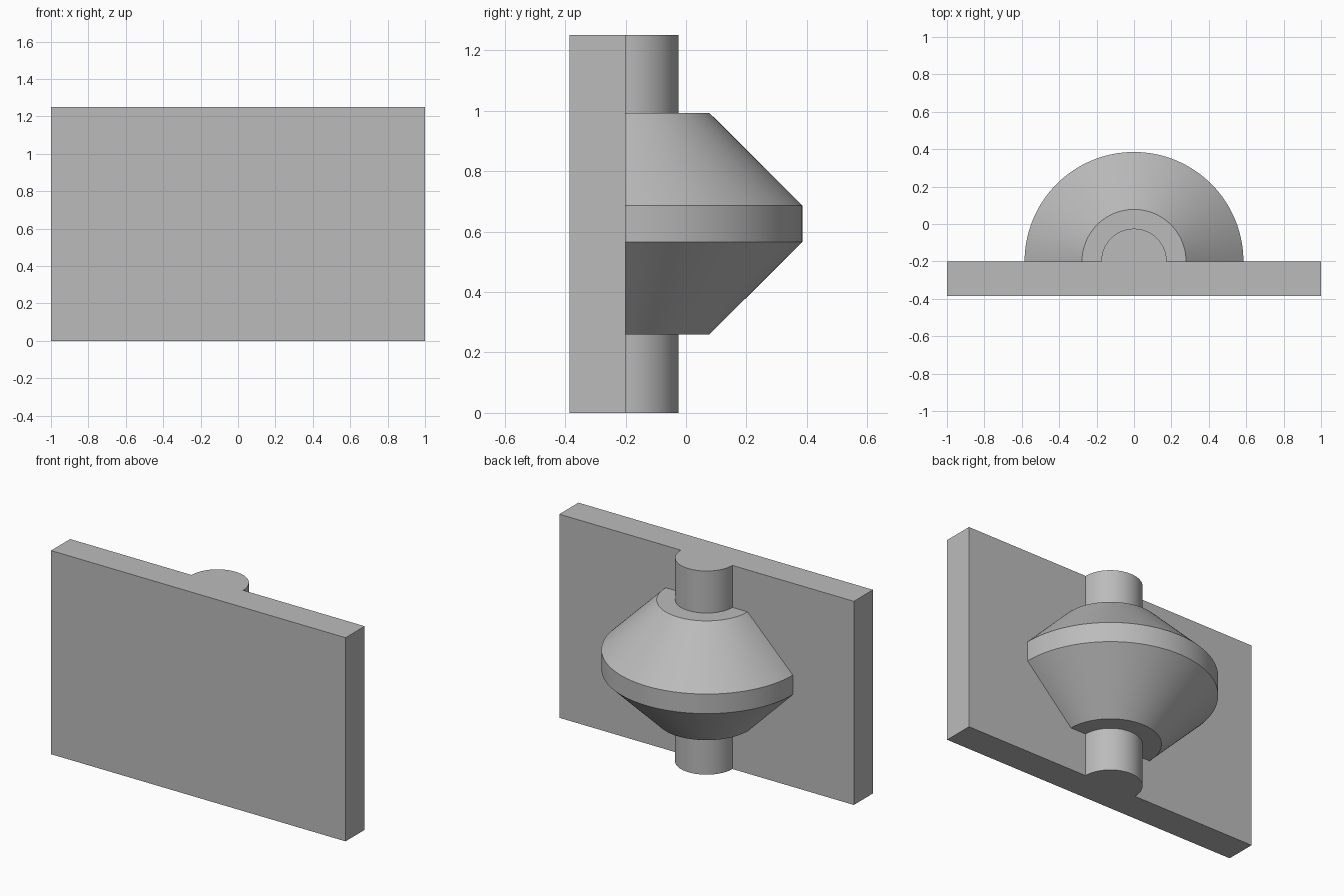
import bpy, bmesh, math
from mathutils import Vector

cube = bpy.data.objects.get("Cube")
if cube:
    bpy.data.objects.remove(cube, do_unlink=True)

HEIGHT = 1.25
WALL_Y = -0.2      # rear face of the plate, also the axis of the turned body
FRONT_Y = -0.385

grey = bpy.data.materials.new("plain_grey")
grey.use_nodes = True
colour = (0.5, 0.5, 0.5, 1)
grey.diffuse_color = colour
grey.node_tree.nodes["Principled BSDF"].inputs["Base Color"].default_value = colour


def make_object(name, bm):
    bmesh.ops.recalc_face_normals(bm, faces=bm.faces)
    mesh = bpy.data.meshes.new(name)
    bm.to_mesh(mesh)
    bm.free()
    mesh.materials.append(grey)
    obj = bpy.data.objects.new(name, mesh)
    bpy.context.collection.objects.link(obj)
    return obj


# Flat backing plate
bm = bmesh.new()
bmesh.ops.create_cube(bm, size=1)
bmesh.ops.scale(bm, verts=bm.verts, vec=(2, WALL_Y - FRONT_Y, HEIGHT))
bmesh.ops.translate(bm, verts=bm.verts, vec=(0, (WALL_Y + FRONT_Y) / 2, HEIGHT / 2))
plate = make_object("backing_plate", bm)

# Half-turned shaft with a double-cone collar: (radius, height)
profile = [(0, 0), (0.175, 0), (0.175, 0.26), (0.278, 0.26), (0.585, 0.566),
           (0.585, 0.686), (0.278, 0.992), (0.175, 0.992), (0.175, HEIGHT), (0, HEIGHT)]
bm = bmesh.new()
points = [bm.verts.new((r, WALL_Y, z)) for r, z in profile]
edges = [bm.edges.new(pair) for pair in zip(points, points[1:])]
bmesh.ops.spin(bm, geom=points + edges, cent=(0, WALL_Y, 0), axis=(0, 0, 1),
               angle=math.pi, steps=64)
bmesh.ops.remove_doubles(bm, verts=bm.verts, dist=0.0001)

# Sink the flat side into the plate and close it
rim = [e for e in bm.edges if e.is_boundary]
sunk = bmesh.ops.extrude_edge_only(bm, edges=rim)["geom"]
bmesh.ops.translate(bm, verts=[v for v in sunk if isinstance(v, bmesh.types.BMVert)],
                    vec=Vector((0, -0.08, 0)))
bmesh.ops.holes_fill(bm, edges=[e for e in bm.edges if e.is_boundary], sides=0)
body = make_object("half_shaft_and_collar", bm)

# Join both into one solid
union = plate.modifiers.new("join_shaft", 'BOOLEAN')
union.operation = 'UNION'
union.solver = 'EXACT'
union.object = body
bpy.context.view_layer.objects.active = plate
plate.select_set(True)
bpy.ops.object.modifier_apply(modifier=union.name)
bpy.data.objects.remove(body, do_unlink=True)
plate.name = "plate_with_half_shaft"

# Merge coplanar faces, then smooth the round surfaces
bm = bmesh.new()
bm.from_mesh(plate.data)
bmesh.ops.dissolve_limit(bm, angle_limit=math.radians(0.3), verts=bm.verts, edges=bm.edges)
bm.to_mesh(plate.data)
bm.free()
bpy.ops.object.shade_smooth_by_angle(angle=math.radians(25))
